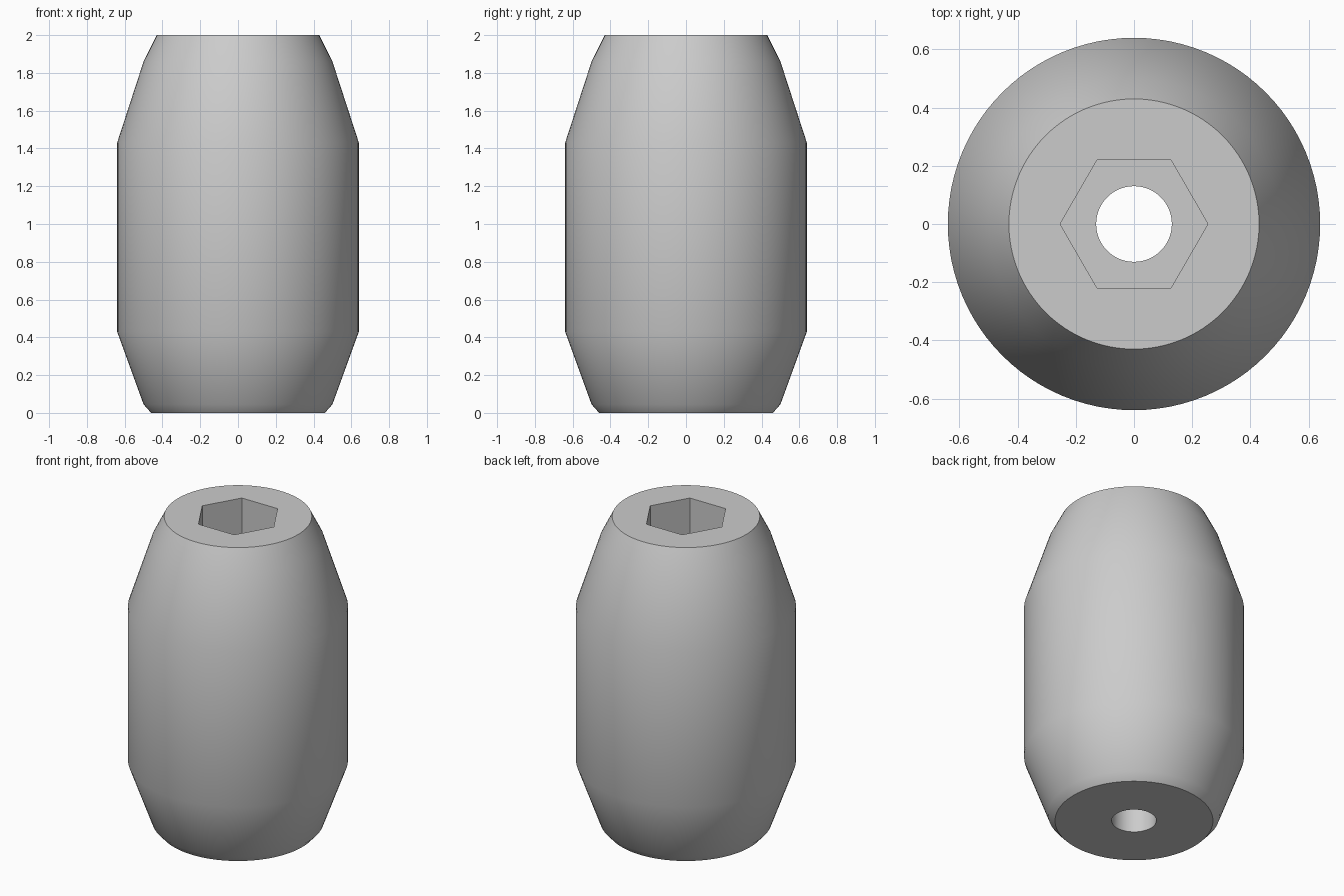
import bpy
import bmesh
from math import cos, sin, pi, radians

cube = bpy.data.objects.get("Cube")
if cube:
    bpy.data.objects.remove(cube)

SEGMENTS = 96
APOTHEM = 0.22
POCKET_FLOOR = 1.5
HOLE = 0.13


def round_radius(r):
    return lambda a: r


def hex_radius(a):
    # Distance to the side of a hexagon with corners on the x axis
    return APOTHEM / cos(a % (pi / 3) - pi / 6)


def lathe(name, rings, material):
    """Skin closed rings, each given as (radius function, height)."""
    bm = bmesh.new()
    angles = [2 * pi * i / SEGMENTS for i in range(SEGMENTS)]
    loops = [[bm.verts.new((r(a) * cos(a), r(a) * sin(a), z)) for a in angles]
             for r, z in rings]
    for low, high in zip(loops, loops[1:] + loops[:1]):
        for i in range(SEGMENTS):
            j = (i + 1) % SEGMENTS
            bm.faces.new((low[i], low[j], high[j], high[i]))
    bmesh.ops.recalc_face_normals(bm, faces=bm.faces)
    mesh = bpy.data.meshes.new(name)
    bm.to_mesh(mesh)
    bm.free()
    mesh.materials.append(material)
    obj = bpy.data.objects.new(name, mesh)
    bpy.context.collection.objects.link(obj)
    return obj


grey = bpy.data.materials.new("plain grey")
grey.use_nodes = True
colour = (0.6, 0.6, 0.6, 1)
grey.diffuse_color = colour
grey.node_tree.nodes["Principled BSDF"].inputs["Base Color"].default_value = colour

# Outer barrel from the bottom up
outer = [(0.46, 0), (0.50, 0.045), (0.64, 0.43),
         (0.64, 1.43), (0.50, 1.86), (0.43, 2)]
rings = [(round_radius(r), z) for r, z in outer]
# Hexagonal pocket, then the round through hole back to the bottom
rings += [(hex_radius, 2), (hex_radius, POCKET_FLOOR),
          (round_radius(HOLE), POCKET_FLOOR), (round_radius(HOLE), 0)]
barrel = lathe("barrel_body", rings, grey)

bpy.ops.object.select_all(action="DESELECT")
barrel.select_set(True)
bpy.context.view_layer.objects.active = barrel
bpy.ops.object.shade_smooth_by_angle(angle=radians(35))
